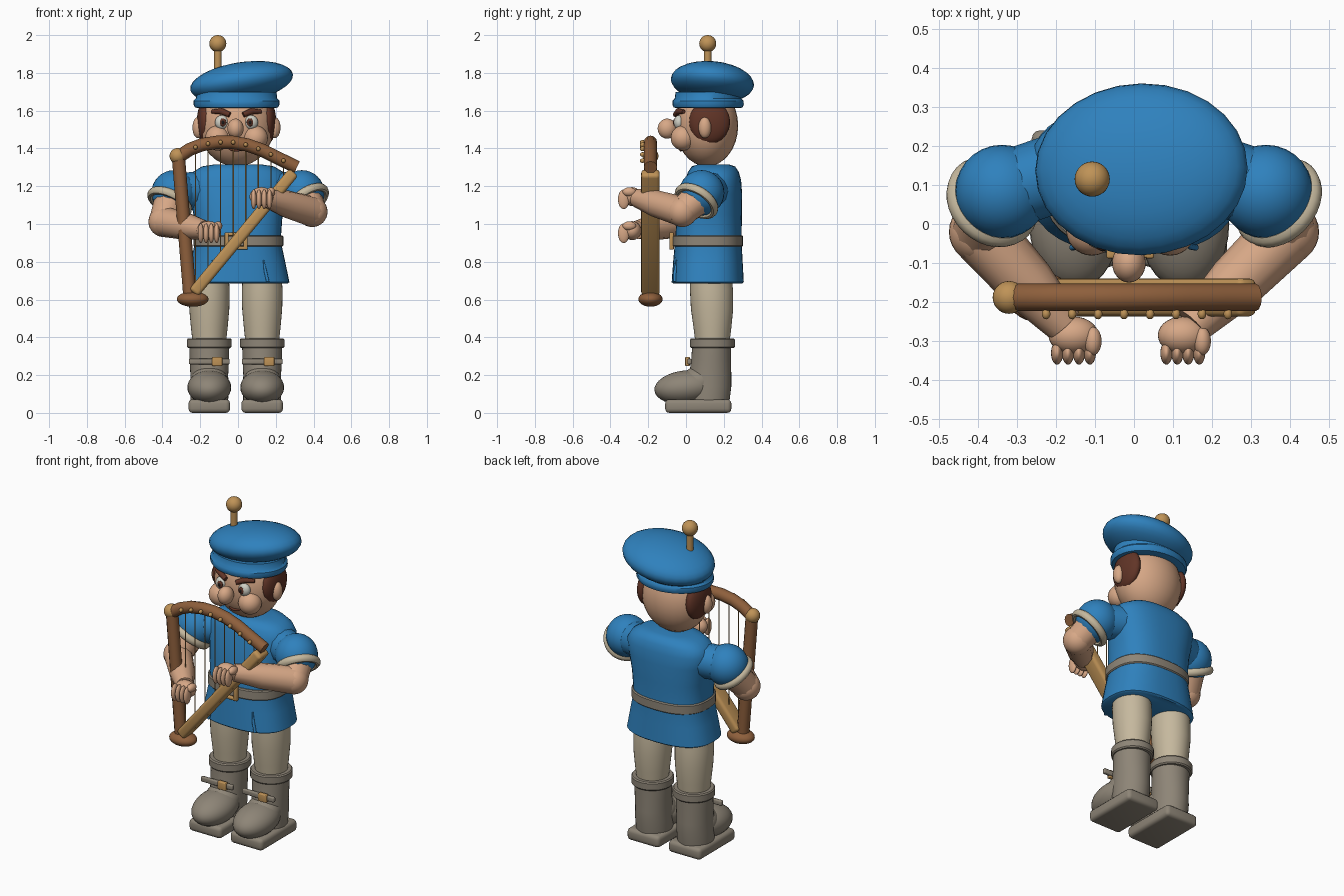
import bpy, bmesh, math
from mathutils import Vector, Matrix

if "Cube" in bpy.data.objects:
    bpy.data.objects.remove(bpy.data.objects["Cube"], do_unlink=True)


def material(name, rgb):
    m = bpy.data.materials.new(name)
    m.use_nodes = True
    m.diffuse_color = (*rgb, 1)
    m.node_tree.nodes["Principled BSDF"].inputs["Base Color"].default_value = (*rgb, 1)
    return m


BLUE = material("blue cloth", (0.028, 0.22, 0.51))
SKIN = material("skin", (0.68, 0.39, 0.24))
BEIGE = material("beige cloth", (0.56, 0.48, 0.34))
GREY = material("grey leather", (0.27, 0.235, 0.185))
WOOD = material("brown wood", (0.27, 0.115, 0.045))
GOLD = material("golden wood", (0.52, 0.29, 0.095))
HAIR = material("dark red hair", (0.12, 0.035, 0.02))
WHITE = material("eye white", (0.62, 0.62, 0.55))
BLACK = material("black", (0.01, 0.01, 0.01))


def add(name, mesh, mat, angle=40):
    mesh.materials.clear()
    mesh.materials.append(mat)
    for p in mesh.polygons:
        p.use_smooth = True
    mesh.set_sharp_from_angle(angle=math.radians(angle))
    ob = bpy.data.objects.new(name, mesh)
    bpy.context.collection.objects.link(ob)
    return ob


def from_bm(name, bm, mat, angle=40):
    bmesh.ops.recalc_face_normals(bm, faces=bm.faces)
    mesh = bpy.data.meshes.new(name)
    bm.to_mesh(mesh)
    bm.free()
    return add(name, mesh, mat, angle)


def ball(name, loc, radii, mat, tilt=(0, 0)):
    if isinstance(radii, (int, float)):
        radii = (radii,) * 3
    bm = bmesh.new()
    bmesh.ops.create_uvsphere(bm, u_segments=28, v_segments=16, radius=1)
    turn = Matrix.Rotation(tilt[0], 4, "X") @ Matrix.Rotation(tilt[1], 4, "Y")
    bm.transform(Matrix.Translation(loc) @ turn @ Matrix.Diagonal((*radii, 1)))
    return from_bm(name, bm, mat)


def box(name, loc, size, mat, bevel=0.01, tilt_y=0):
    bm = bmesh.new()
    bmesh.ops.create_cube(bm, size=1)
    bm.transform(Matrix.Diagonal((*size, 1)))
    bmesh.ops.bevel(bm, geom=bm.edges[:], offset=bevel, segments=3, profile=0.5, affect="EDGES")
    bm.transform(Matrix.Translation(loc) @ Matrix.Rotation(tilt_y, 4, "Y"))
    return from_bm(name, bm, mat)


def loft(name, rings, mat, cx=0, power=2.0, n=36):
    """Stack of superellipses, each (z, centre y, x radius, y radius)."""
    bm = bmesh.new()
    loops = []
    for z, cy, rx, ry in rings:
        loop = []
        for i in range(n):
            a = math.tau * i / n
            c, s = math.cos(a), math.sin(a)
            px = math.copysign(abs(c) ** (2 / power), c)
            py = math.copysign(abs(s) ** (2 / power), s)
            loop.append(bm.verts.new((cx + rx * px, cy + ry * py, z)))
        loops.append(loop)
    for a, b in zip(loops, loops[1:]):
        for i in range(n):
            j = (i + 1) % n
            bm.faces.new((a[i], a[j], b[j], b[i]))
    bm.faces.new(loops[0])
    bm.faces.new(loops[-1])
    return from_bm(name, bm, mat)


def tube(name, points, radii, mat, sides=4):
    if isinstance(radii, (int, float)):
        radii = [radii] * len(points)
    cu = bpy.data.curves.new(name, "CURVE")
    cu.dimensions = "3D"
    cu.bevel_depth = 1
    cu.bevel_resolution = sides
    cu.use_fill_caps = True
    sp = cu.splines.new("POLY")
    sp.points.add(len(points) - 1)
    for p, co, r in zip(sp.points, points, radii):
        p.co = (*co, 1)
        p.radius = r
    tmp = bpy.data.objects.new(name + "_path", cu)
    mesh = bpy.data.meshes.new_from_object(tmp)
    bpy.data.objects.remove(tmp)
    return add(name, mesh, mat)


def ring(name, loc, axis, major, minor, mat):
    """Torus around an axis, made from a stretched tube section."""
    bm = bmesh.new()
    turn = Matrix.Translation(loc) @ Vector(axis).to_track_quat("Z", "Y").to_matrix().to_4x4()
    n, k = 32, 10
    grid = []
    for i in range(n):
        a = math.tau * i / n
        row = []
        for j in range(k):
            b = math.tau * j / k
            r = major + minor * math.cos(b)
            row.append(bm.verts.new(turn @ Vector((r * math.cos(a), r * math.sin(a), 1.2 * minor * math.sin(b)))))
        grid.append(row)
    for i in range(n):
        for j in range(k):
            i2, j2 = (i + 1) % n, (j + 1) % k
            bm.faces.new((grid[i][j], grid[i2][j], grid[i2][j2], grid[i][j2]))
    return from_bm(name, bm, mat)


# Legs and boots
for side, x, buckle_x in (("right", -0.152, -0.11), ("left", 0.128, 0.165)):
    loft(side + "_trouser_leg", [(0.37, 0.14, 0.088, 0.09), (0.45, 0.14, 0.097, 0.1),
         (0.55, 0.138, 0.106, 0.112), (0.65, 0.135, 0.108, 0.114), (0.76, 0.13, 0.1, 0.108)], BEIGE, x)
    loft(side + "_boot_cuff", [(0.343, 0.14, 0.112, 0.113), (0.35, 0.14, 0.118, 0.119),
         (0.388, 0.14, 0.118, 0.119), (0.395, 0.14, 0.112, 0.113)], GREY, x)
    loft(side + "_boot_shaft", [(0.06, 0.12, 0.1, 0.11), (0.14, 0.125, 0.102, 0.115),
         (0.2, 0.128, 0.1, 0.112), (0.28, 0.133, 0.104, 0.105), (0.35, 0.135, 0.106, 0.103)], GREY, x)
    ball(side + "_boot_toe", (x, 0.0, 0.135), (0.116, 0.168, 0.09), GREY, (0.1, 0))
    ball(side + "_boot_instep", (x, 0.07, 0.16), (0.1, 0.11, 0.09), GREY, (0.4, 0))
    box(side + "_boot_sole", (x, 0.065, 0.036), (0.22, 0.35, 0.072), GREY, 0.022)
    box(side + "_boot_strap", (x, 0.018, 0.272), (0.215, 0.022, 0.03), GREY, 0.006)
    box(side + "_boot_buckle", (buckle_x, 0.008, 0.272), (0.055, 0.025, 0.048), GOLD, 0.005)

# Tunic and belt
loft("tunic", [(0.685, 0.115, 0.262, 0.183), (0.692, 0.115, 0.272, 0.191), (0.8, 0.116, 0.25, 0.184),
     (0.91, 0.118, 0.226, 0.176), (1.05, 0.124, 0.236, 0.172), (1.16, 0.137, 0.256, 0.16),
     (1.23, 0.144, 0.265, 0.148), (1.275, 0.145, 0.24, 0.135), (1.305, 0.145, 0.19, 0.115),
     (1.316, 0.145, 0.12, 0.08)], BLUE, 0, 2.5)
loft("belt", [(0.88, 0.115, 0.232, 0.181), (0.886, 0.115, 0.238, 0.187),
     (0.934, 0.116, 0.238, 0.186), (0.94, 0.116, 0.232, 0.18)], GREY, 0.002, 2.5)
for dx in (-0.05, 0.05):
    box("belt_buckle_side", (dx - 0.01, -0.076, 0.91), (0.022, 0.024, 0.09), GOLD, 0.005)
for dz in (-0.036, 0.036):
    box("belt_buckle_bar", (-0.01, -0.076, 0.91 + dz), (0.11, 0.022, 0.018), GOLD, 0.005)
for s in (-1, 1):
    tube("tunic_fold", [(s * 0.135, -0.05, 0.81), (s * 0.145, -0.058, 0.75), (s * 0.158, -0.06, 0.695)],
         [0.003, 0.008, 0.008], BLUE)

# Arms: sleeve, cuff, elbow, forearm and curled hand
arms = (("right", -1, (-0.4, -0.42, -0.82), (-0.393, -0.02, 1.012), (-0.155, -0.285, 0.965)),
        ("left", 1, (0.5, -0.45, -0.7), (0.393, -0.02, 1.065), (0.125, -0.285, 1.145)))
for side, s, axis, elbow, hand in arms:
    axis, elbow, hand = Vector(axis).normalized(), Vector(elbow), Vector(hand)
    shoulder = Vector((s * 0.338, 0.083, 1.165))
    ball(side + "_sleeve", shoulder, 0.12, BLUE)
    tube(side + "_shoulder_join", [(s * 0.2, 0.13, 1.18), shoulder], 0.1, BLUE)
    ring(side + "_sleeve_cuff", shoulder + axis * 0.06, axis, 0.108, 0.019, BEIGE)
    tube(side + "_upper_arm", [shoulder + axis * 0.04, elbow], [0.088, 0.078], SKIN)
    ball(side + "_elbow", elbow, 0.081, SKIN)
    tube(side + "_forearm", [elbow, elbow.lerp(hand, 0.5), elbow.lerp(hand, 0.9)],
         [0.081, 0.073, 0.05], SKIN)
    ball(side + "_palm", hand, (0.064, 0.048, 0.05), SKIN)
    for i in range(4):
        fx = hand.x + (i - 1.5) * 0.028
        ball(side + "_finger", (fx, hand.y - 0.045, hand.z - 0.014), (0.0155, 0.03, 0.052), SKIN)
    ball(side + "_thumb", hand + Vector((0.05, -0.015, 0.025)), (0.022, 0.036, 0.024), SKIN)

# Head and face
HX = -0.008
ball("head", (HX, 0.11, 1.52), (0.2, 0.166, 0.215), SKIN)
ball("nose", (HX - 0.005, -0.1, 1.505), (0.043, 0.05, 0.053), SKIN)
tube("mouth", [(HX + t * 0.05, -0.028 + 0.02 * t * t, 1.39 + 0.015 * t * t) for t in (-1, -0.5, 0, 0.5, 1)],
     0.007, HAIR)
for s in (-1, 1):
    ball("cheek", (HX + s * 0.1, -0.015, 1.455), 0.066, SKIN)
    ball("ear", (HX + s * 0.203, 0.1, 1.51), (0.03, 0.034, 0.056), SKIN)
    ball("side_hair", (HX + s * 0.165, 0.125, 1.54), (0.045, 0.108, 0.115), HAIR)
    ball("eye", (HX + s * 0.078, -0.037, 1.538), (0.036, 0.027, 0.038), WHITE)
    ball("iris", (HX + s * 0.072, -0.059, 1.538), (0.018, 0.009, 0.021), HAIR)
    ball("pupil", (HX + s * 0.072, -0.065, 1.538), (0.009, 0.005, 0.011), BLACK)
    tube("eyebrow", [(HX + s * 0.13, -0.012, 1.595), (HX + s * 0.08, -0.04, 1.597),
         (HX + s * 0.036, -0.056, 1.578)], [0.01, 0.017, 0.014], HAIR)

# Beret with stem and knob
loft("beret_band", [(1.613, 0.117, 0.2, 0.165), (1.617, 0.117, 0.22, 0.183), (1.632, 0.117, 0.228, 0.189),
     (1.652, 0.117, 0.227, 0.188), (1.664, 0.117, 0.215, 0.177), (1.7, 0.12, 0.212, 0.175)], BLUE, HX)
ball("beret", (0.019, 0.14, 1.752), (0.275, 0.221, 0.103), BLUE, (-0.09, -0.15))
tube("beret_stem", [(-0.107, 0.115, 1.78), (-0.107, 0.115, 1.93)], 0.02, GOLD)
ball("beret_knob", (-0.107, 0.115, 1.955), 0.045, GOLD)

# Harp frame
HY = -0.188
neck = [(-0.315, 1.355), (-0.255, 1.395), (-0.19, 1.42), (-0.11, 1.433), (-0.03, 1.433), (0.05, 1.418),
        (0.13, 1.39), (0.22, 1.345), (0.312, 1.3)]
tube("harp_neck", [(x, HY, z) for x, z in neck], 0.035, WOOD)
tube("harp_pillar", [(-0.315, HY, 1.35), (-0.255, HY, 0.62)], 0.035, WOOD)
ball("harp_pillar_cap", (-0.32, HY, 1.36), 0.042, GOLD)
ball("harp_foot", (-0.24, HY, 0.602), (0.084, 0.064, 0.04), WOOD)
top, low = Vector((0.295, HY, 1.275)), Vector((-0.235, HY, 0.635))
span = top - low
box("harp_soundbox", (top + low) / 2, (0.062, 0.098, span.length), GOLD, 0.018, math.atan2(span.x, span.z))

# Strings and tuning pegs
for i in range(8):
    x = -0.225 + i * 0.0665
    (x0, z0), (x1, z1) = next((a, b) for a, b in zip(neck, neck[1:]) if a[0] <= x <= b[0])
    z_neck = z0 + (z1 - z0) * (x - x0) / (x1 - x0)
    z_box = low.z + span.z * (x - low.x) / span.x
    tube("harp_string", [(x, HY, z_neck), (x, HY, z_box)], 0.003, GOLD, 1)
    ball("tuning_peg", (x, HY - 0.042, z_neck), (0.011, 0.014, 0.012), GOLD)
